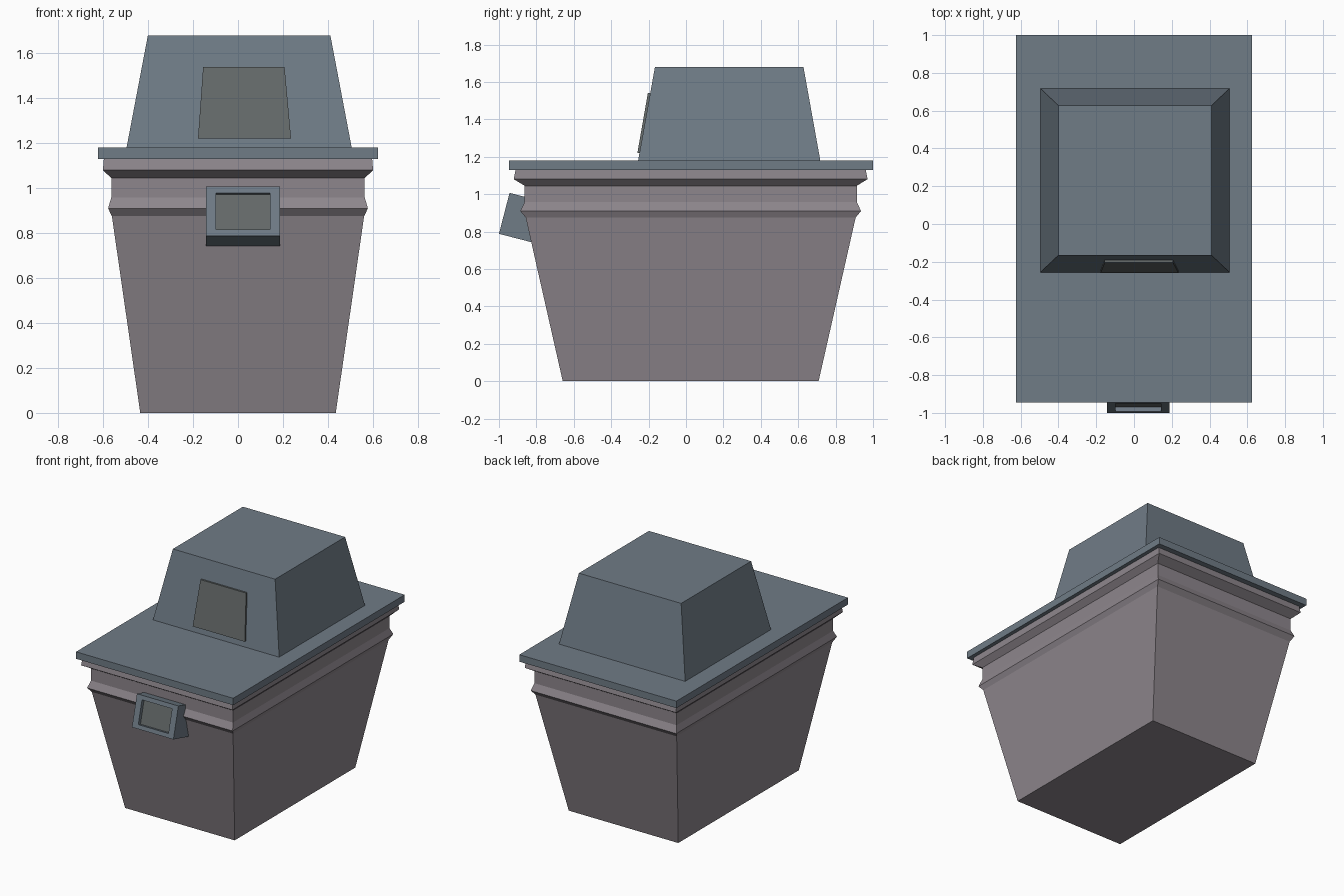
import bpy, bmesh, math
from mathutils import Matrix, Vector

if "Cube" in bpy.data.objects:
    bpy.data.objects.remove(bpy.data.objects["Cube"])


def material(name, rgb):
    m = bpy.data.materials.new(name)
    m.diffuse_color = (*rgb, 1)
    m.use_nodes = True
    m.node_tree.nodes["Principled BSDF"].inputs["Base Color"].default_value = m.diffuse_color
    return m


STONE = material("mauve_stone", (0.27, 0.24, 0.265))
SLATE = material("blue_slate", (0.16, 0.20, 0.24))
PANEL = material("dark_panel", (0.13, 0.145, 0.145))


def finish(name, bm, *mats):
    bmesh.ops.recalc_face_normals(bm, faces=bm.faces)
    me = bpy.data.meshes.new(name)
    bm.to_mesh(me)
    bm.free()
    for m in mats:
        me.materials.append(m)
    ob = bpy.data.objects.new(name, me)
    bpy.context.collection.objects.link(ob)
    return ob


def loft(name, rings, mat):
    """Capped loft through four-cornered rings."""
    bm = bmesh.new()
    loops = [[bm.verts.new(p) for p in ring] for ring in rings]
    for a, b in zip(loops, loops[1:]):
        for i in range(4):
            j = (i + 1) % 4
            bm.faces.new((a[i], a[j], b[j], b[i]))
    bm.faces.new(loops[0])
    bm.faces.new(loops[-1])
    return finish(name, bm, mat)


def rect(z, hx, hy, cx=0.0, cy=0.025):
    return [(cx + sx * hx, cy + sy * hy, z)
            for sx, sy in ((-1, -1), (1, -1), (1, 1), (-1, 1))]


# Tapered body with ridge and cornice mouldings: (z, half width, half depth)
profile = [(0, 0.435, 0.684), (0.875, 0.561, 0.882), (0.91, 0.578, 0.911),
           (0.958, 0.564, 0.888), (1.045, 0.564, 0.888),
           (1.08, 0.601, 0.946), (1.13, 0.597, 0.936)]
loft("tapered_body", [rect(*p) for p in profile], STONE)

# Flat lid slab
loft("lid_slab", [rect(1.13, 0.624, 0.973, 0, 0.027),
                  rect(1.18, 0.624, 0.973, 0, 0.027)], SLATE)

# Hood on the lid
loft("hood", [rect(1.18, 0.501, 0.487, 0.005, 0.231),
              rect(1.68, 0.406, 0.397, 0.005, 0.231)], SLATE)

# Thin panel lying on the sloped hood front
front = [(-0.178, -0.260, 1.22), (0.236, -0.260, 1.22),
         (0.207, -0.204, 1.54), (-0.155, -0.204, 1.54)]
loft("hood_panel", [front, [(x, y + 0.03, z) for x, y, z in front]], PANEL)

# Tilted box on the body front, with a recessed panel
bm = bmesh.new()
bmesh.ops.create_cube(bm, size=1, matrix=Matrix.Translation((0, 0.11, 0.113))
                      @ Matrix.Diagonal((0.329, 0.22, 0.226, 1)))
bm.faces.ensure_lookup_table()
face = min(bm.faces, key=lambda f: f.calc_center_median().y)
bmesh.ops.inset_region(bm, faces=[face], thickness=0.0, depth=0.0)
# shape the inset loop, then push it in
for v, (sx, sz) in [(v, (math.copysign(1, v.co.x), v.co.z > 0.113)) for v in face.verts]:
    v.co = Vector((sx * 0.1195, 0, 0.196 if sz else 0.029))
res = bmesh.ops.extrude_discrete_faces(bm, faces=[face])
inner = res["faces"][0]
inner.material_index = 1
bmesh.ops.translate(bm, verts=inner.verts, vec=(0, 0.026, 0))
bm.transform(Matrix.Translation((0.0225, -1.0, 0.788))
             @ Matrix.Rotation(math.radians(-14.5), 4, 'X'))
finish("front_box", bm, SLATE, PANEL)
